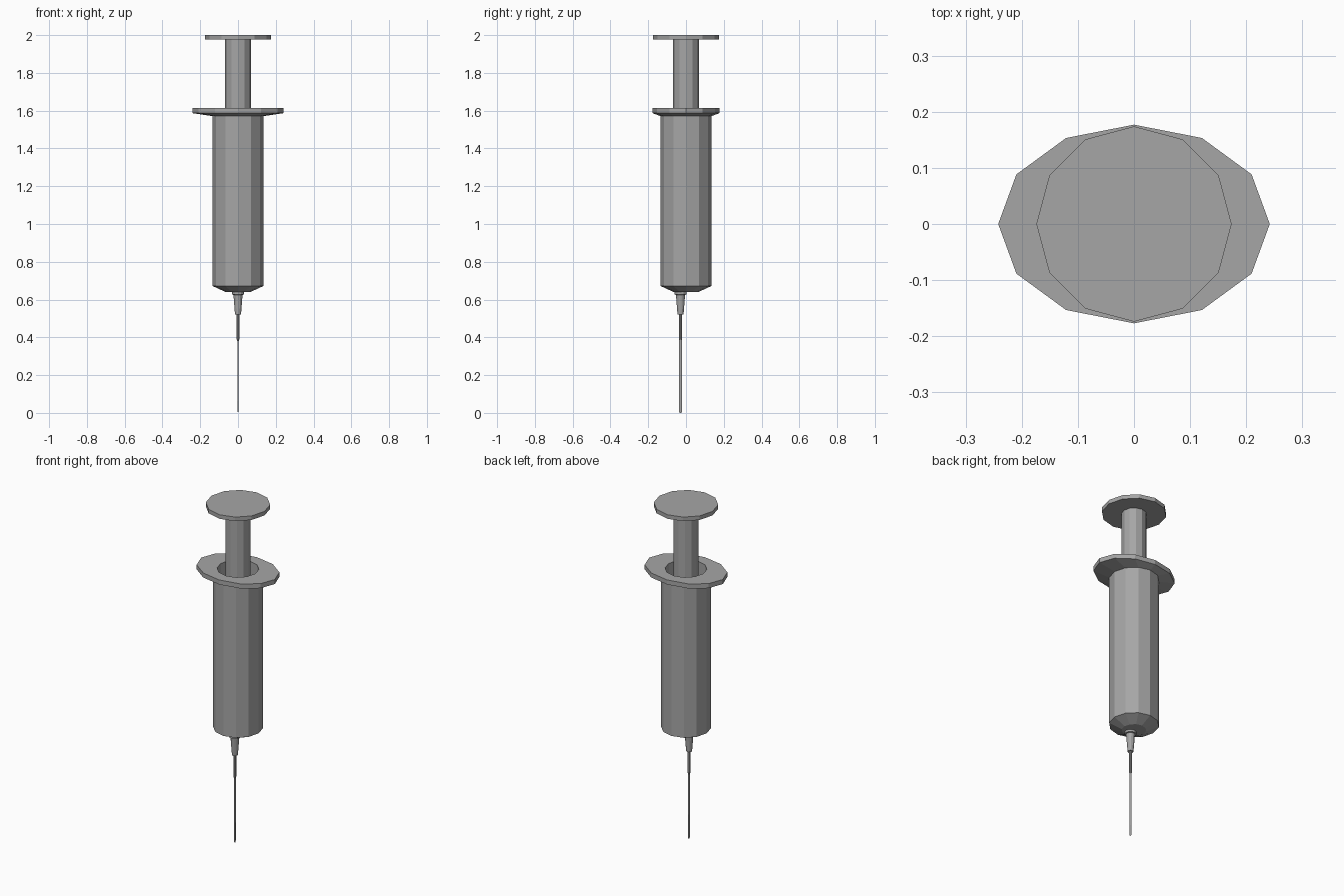
import bpy, bmesh, math

cube = bpy.data.objects.get("Cube")
if cube:
    bpy.data.objects.remove(cube, do_unlink=True)

grey = bpy.data.materials.new("mid grey")
grey.use_nodes = True
colour = (0.38, 0.38, 0.38, 1)
grey.diffuse_color = colour
grey.node_tree.nodes["Principled BSDF"].inputs["Base Color"].default_value = colour


def lathe(name, profile, y=0, sides=12):
    """Stack faceted rings of (x radius, y radius, height), closed at both ends."""
    bm = bmesh.new()
    rings = []
    for rx, ry, z in profile:
        angles = [math.tau * i / sides for i in range(sides)]
        rings.append([bm.verts.new((rx * math.cos(a), y + ry * math.sin(a), z)) for a in angles])
    for low, high in zip(rings, rings[1:]):
        for i in range(sides):
            j = (i + 1) % sides
            bm.faces.new((low[i], low[j], high[j], high[i]))
    bm.faces.new(rings[0][::-1])
    bm.faces.new(rings[-1])
    bmesh.ops.recalc_face_normals(bm, faces=bm.faces)
    mesh = bpy.data.meshes.new(name)
    bm.to_mesh(mesh)
    bm.free()
    mesh.materials.append(grey)
    obj = bpy.data.objects.new(name, mesh)
    bpy.context.collection.objects.link(obj)
    return obj


def round_rings(*pairs):
    return [(r, r, z) for r, z in pairs]


# Hollow barrel: chamfered base, oval finger flange, then down the bore
flange = [(0.242, 0.177, 1.587), (0.242, 0.177, 1.614)]
lathe("barrel",
      round_rings((0.066, 0.64), (0.135, 0.672), (0.135, 1.571))
      + flange
      + round_rings((0.113, 1.614), (0.113, 0.7)))

# Plunger: piston in the bore, stem and thumb disc
lathe("plunger", round_rings((0.112, 1.1), (0.112, 1.18), (0.068, 1.18),
                             (0.068, 1.976), (0.174, 1.976), (0.174, 2.0)))

# Off-centre nozzle with a collar
lathe("needle_hub", round_rings((0.016, 0.52), (0.024, 0.625), (0.032, 0.627),
                                (0.032, 0.645)), y=-0.029)

# Needle narrowing sideways to a flat, blunt-edged tip
lathe("needle", [(0.001, 0.005, 0.0), (0.0015, 0.008, 0.008), (0.004, 0.008, 0.385),
                 (0.007, 0.008, 0.39), (0.008, 0.008, 0.53)], y=-0.029, sides=8)
